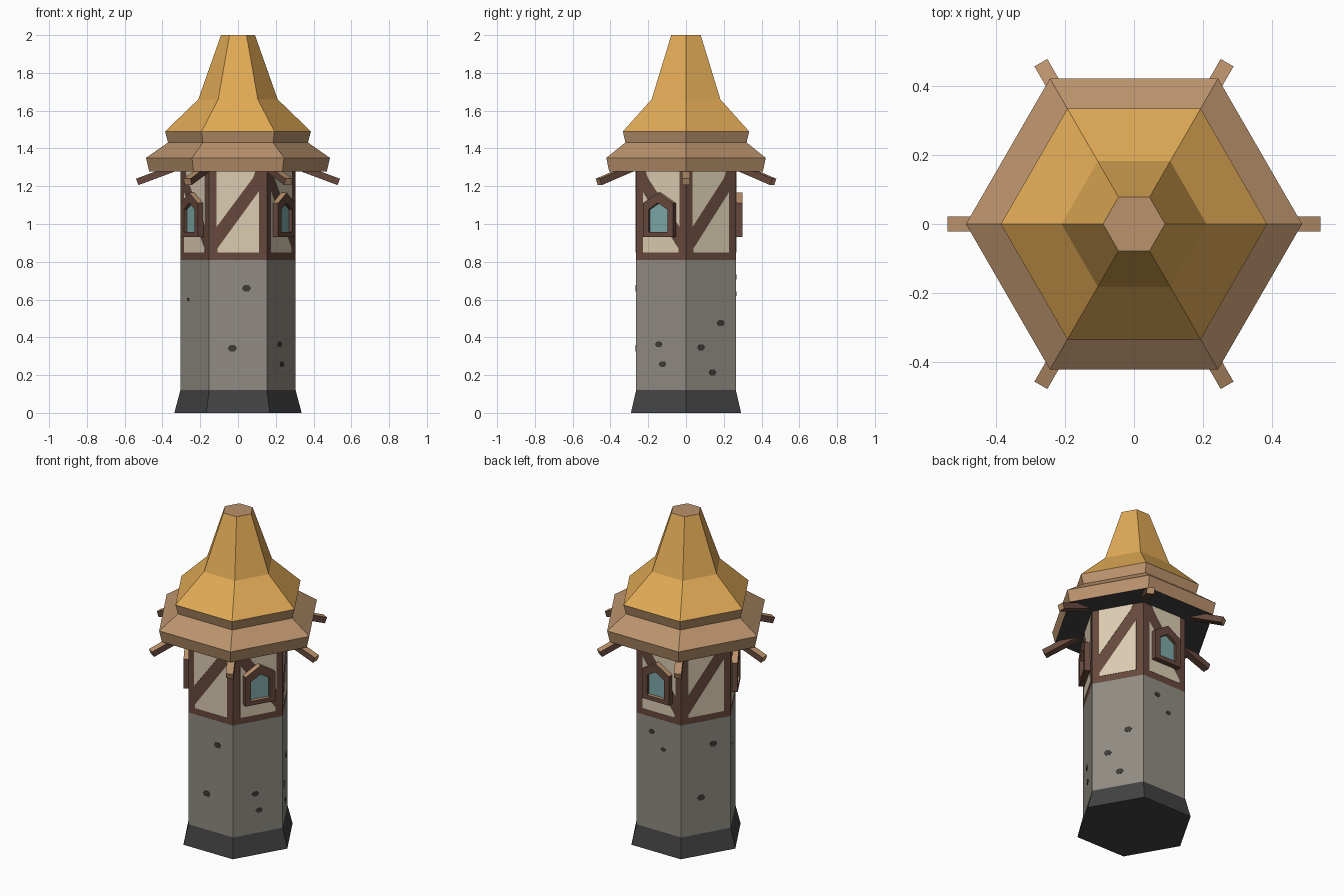
import bpy, bmesh, math
from mathutils import Matrix, Vector

if "Cube" in bpy.data.objects:
    bpy.data.objects.remove(bpy.data.objects["Cube"])


def mat(name, r, g, b):
    m = bpy.data.materials.new(name)
    lin = [((c / 255 + 0.055) / 1.055) ** 2.4 for c in (r, g, b)]
    m.diffuse_color = (*lin, 1)
    m.use_nodes = True
    m.node_tree.nodes["Principled BSDF"].inputs["Base Color"].default_value = m.diffuse_color
    return m


STONE = mat("grey stone", 145, 140, 131)
BASE = mat("dark stone", 66, 66, 67)
SPOT = mat("stone chips", 62, 60, 57)
TIMBER = mat("dark timber", 103, 73, 61)
TAN = mat("light wood", 186, 146, 108)
PLASTER = mat("cream plaster", 219, 204, 178)
THATCH = mat("golden roof", 226, 171, 86)
GLASS = mat("teal glass", 126, 168, 168)

R = 0.305
APO = R * math.cos(math.pi / 6)


def make(name, bm, mats, rule=None):
    bmesh.ops.recalc_face_normals(bm, faces=bm.faces)
    bm.normal_update()
    if rule:
        for f in bm.faces:
            f.material_index = rule(f)
    me = bpy.data.meshes.new(name)
    bm.to_mesh(me)
    bm.free()
    for m in mats:
        me.materials.append(m)
    ob = bpy.data.objects.new(name, me)
    bpy.context.collection.objects.link(ob)
    return ob


def hex_loft(name, profile, mats, rule=None):
    """Six-sided solid through (radius, height) rings."""
    bm = bmesh.new()
    rings = [[bm.verts.new((r * math.cos(k * math.pi / 3), r * math.sin(k * math.pi / 3), z))
              for k in range(6)] for r, z in profile]
    for a, b in zip(rings, rings[1:]):
        for k in range(6):
            j = (k + 1) % 6
            bm.faces.new((a[k], a[j], b[j], b[k]))
    bm.faces.new(rings[0][::-1])
    bm.faces.new(rings[-1])
    return make(name, bm, mats, rule)


def wall_matrix(deg):
    """Local x = right along the wall, y = up, z = outwards."""
    a = math.radians(deg)
    n = Vector((math.cos(a), math.sin(a), 0))
    up = Vector((0, 0, 1))
    t = up.cross(n)
    m = Matrix((t, up, n)).transposed().to_4x4()
    m.translation = n * APO
    return m


def plate(name, deg, pts, d0, d1, material):
    """Outline on a wall, extruded from depth d0 to d1."""
    bm = bmesh.new()
    lo = [bm.verts.new((u, v, d0)) for u, v in pts]
    hi = [bm.verts.new((u, v, d1)) for u, v in pts]
    bm.faces.new(lo[::-1])
    bm.faces.new(hi)
    for k in range(len(pts)):
        j = (k + 1) % len(pts)
        bm.faces.new((lo[k], lo[j], hi[j], hi[k]))
    bm.transform(wall_matrix(deg))
    return make(name, bm, [material])


# tower body
hex_loft("base", [(0.337, 0), (R, 0.12)], [BASE])
hex_loft("stone_shaft", [(R, 0.12), (R, 0.81)], [STONE])
hex_loft("timber_storey", [(R, 0.81), (R, 1.29)], [TIMBER])

# two-tier roof: dark underside, wooden eave, golden spire, wooden cap
hex_loft("eave", [(0.47, 1.278), (0.487, 1.35), (0.37, 1.432)], [TAN, BASE],
         lambda f: int(f.normal.z < -0.9))
hex_loft("spire", [(0.37, 1.43), (0.386, 1.49), (0.21, 1.66), (0.09, 2.0)], [THATCH, TAN],
         lambda f: int(f.normal.z > 0.95 or f.normal.z < -0.1))

# rafters sloping down at each corner
for k in range(6):
    bm = bmesh.new()
    bmesh.ops.create_cube(bm, size=1)
    bm.transform(Matrix.Diagonal((0.27, 0.043, 0.036, 1)))
    bm.transform(Matrix.Rotation(math.radians(20.5), 4, 'Y'))
    bm.transform(Matrix.Translation((0.407, 0, 1.270)))
    bm.transform(Matrix.Rotation(k * math.pi / 3, 4, 'Z'))
    a = k * math.pi / 3
    out = Vector((math.cos(a), math.sin(a), 0))
    make(f"rafter_{k}", bm, [TIMBER, TAN],
         lambda f: int(f.normal.z > 0.5 or f.normal.dot(out) > 0.8))

# plaster panels on either side of the diagonal brace
UPPER = [(-0.113, 0.985), (0.080, 1.245), (0.092, 1.279), (-0.113, 1.279)]
LOWER = [(-0.108, 0.85), (0.11, 0.85), (0.11, 1.172), (-0.108, 0.872)]
for deg in range(-90, 270, 60):
    s = -1 if deg in (-30, 90, 210) else 1
    for nm, pts in (("upper", UPPER), ("lower", LOWER)):
        plate(f"plaster_{nm}_{deg}", deg, [(u * s, v) for u, v in pts][::s], -0.004, 0.002, PLASTER)


# pointed windows on alternate walls
def pentagon(w, bottom, shoulder, top):
    return [(-w, bottom), (w, bottom), (w, shoulder), (0, top), (-w, shoulder)]


OUTER = pentagon(0.092, 0.93, 1.11, 1.166)
INNER = pentagon(0.058, 0.957, 1.076, 1.112)
for deg in (-30, 90, 210):
    bm = bmesh.new()
    loops = [[bm.verts.new((u, v, d)) for u, v in pts] for pts, d in
             ((OUTER, 0.0), (OUTER, 0.034), (INNER, 0.034), (INNER, 0.0))]
    for i in range(4):
        a, b = loops[i], loops[(i + 1) % 4]
        for k in range(5):
            j = (k + 1) % 5
            bm.faces.new((a[k], a[j], b[j], b[k]))
    bm.transform(wall_matrix(deg))
    make(f"window_frame_{deg}", bm, [TIMBER, TAN], lambda f: int(f.normal.z > 0.3))
    plate(f"window_glass_{deg}", deg, INNER, 0.005, 0.014, GLASS)

# chipped stones: (wall angle, across, height, half width)
CHIPS = [(-90, 0.045, 0.66, 0.025), (-90, -0.03, 0.342, 0.025),
         (150, 0.045, 0.66, 0.025), (150, -0.03, 0.342, 0.025),
         (-30, -0.015, 0.363, 0.022), (-30, 0.008, 0.258, 0.022),
         (30, -0.06, 0.347, 0.024), (30, 0.06, 0.475, 0.024), (30, 0.01, 0.214, 0.024),
         (90, -0.05, 0.72, 0.021), (90, 0.03, 0.63, 0.018), (210, -0.07, 0.6, 0.012)]
for i, (deg, u, v, w) in enumerate(CHIPS):
    pts = [(u + w * math.cos(k * math.pi / 3), v + 0.75 * w * math.sin(k * math.pi / 3))
           for k in range(6)]
    plate(f"stone_chip_{i}", deg, pts, -0.004, 0.002, SPOT)
